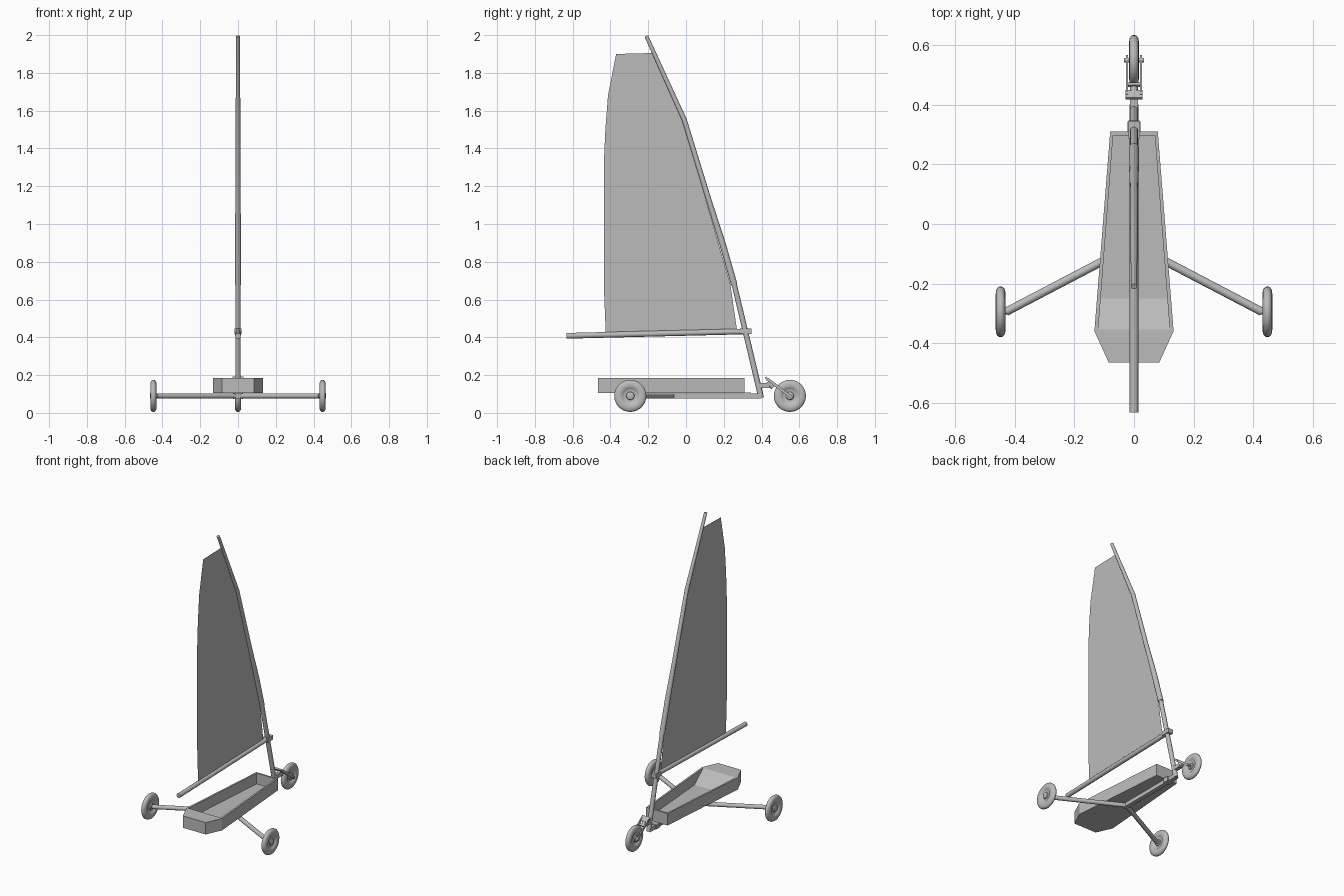
import bpy, bmesh, math
from mathutils import Vector, Matrix

if "Cube" in bpy.data.objects:
    bpy.data.objects.remove(bpy.data.objects["Cube"])

grey = bpy.data.materials.new("plain grey")
grey.diffuse_color = (0.5, 0.5, 0.5, 1)
grey.use_nodes = True
grey.node_tree.nodes["Principled BSDF"].inputs["Base Color"].default_value = grey.diffuse_color


def finish(name, bm, smooth=False):
    """Turn a bmesh into a named object."""
    bmesh.ops.recalc_face_normals(bm, faces=bm.faces)
    me = bpy.data.meshes.new(name)
    bm.to_mesh(me)
    bm.free()
    ob = bpy.data.objects.new(name, me)
    bpy.context.collection.objects.link(ob)
    me.materials.append(grey)
    if smooth:
        bpy.ops.object.select_all(action='DESELECT')
        ob.select_set(True)
        bpy.context.view_layer.objects.active = ob
        bpy.ops.object.shade_smooth_by_angle(angle=math.radians(40))
    return ob


def tube(name, pts, radii, sides=14):
    """Round capped tube through points, with one radius per point."""
    bm = bmesh.new()
    pts = [Vector(p) for p in pts]
    rings = []
    for i, p in enumerate(pts):
        d = (pts[min(i + 1, len(pts) - 1)] - pts[max(i - 1, 0)]).normalized()
        u = d.cross(Vector((1, 0, 0)) if abs(d.x) < 0.8 else Vector((0, 0, 1))).normalized()
        v = d.cross(u)
        angles = [2 * math.pi * k / sides for k in range(sides)]
        rings.append([bm.verts.new(p + radii[i] * (u * math.cos(a) + v * math.sin(a))) for a in angles])
    for a, b in zip(rings, rings[1:]):
        for k in range(sides):
            n = (k + 1) % sides
            bm.faces.new((a[k], a[n], b[n], b[k]))
    bm.faces.new(rings[0])
    bm.faces.new(rings[-1])
    return finish(name, bm, True)


def box(name, centre, size, tilt=0):
    """Box tilted about the x axis."""
    bm = bmesh.new()
    m = Matrix.Translation(centre) @ Matrix.Rotation(tilt, 4, 'X') @ Matrix.Diagonal((*size, 1))
    bmesh.ops.create_cube(bm, size=1, matrix=m)
    return finish(name, bm)


def wheel(name, x, y, z=0.09, sides=28):
    """Lathed tyre, recessed rim and hub around an x axis."""
    half = [(0.017, 0.0), (0.017, 0.014), (0.014, 0.020), (0.007, 0.022), (0.007, 0.036),
            (0.011, 0.041), (0.015, 0.046), (0.0165, 0.060), (0.015, 0.073), (0.010, 0.081), (0.004, 0.085)]
    profile = half + [(-w, r) for w, r in reversed(half)]
    bm = bmesh.new()
    vs = [bm.verts.new((x + w, y, z + r)) for w, r in profile]
    es = [bm.edges.new(p) for p in zip(vs, vs[1:])]
    bmesh.ops.spin(bm, geom=vs + es, cent=(x, y, z), axis=(1, 0, 0), angle=2 * math.pi, steps=sides)
    bmesh.ops.remove_doubles(bm, verts=bm.verts, dist=1e-5)
    return finish(name, bm, True)


# Hull: open tub with a reclined seat back and a flat rear deck
bm = bmesh.new()


def ring(coords):
    return [bm.verts.new(c) for c in coords]


def bridge(a, b):
    for i in range(len(a)):
        j = (i + 1) % len(a)
        bm.faces.new((a[i], a[j], b[j], b[i]))


outline = [(0.08, 0.31), (-0.08, 0.31), (-0.133, -0.36), (-0.085, -0.465), (0.085, -0.465), (0.133, -0.36)]
low = ring([(x, y, 0.106) for x, y in outline])
top = ring([(x, y, 0.186) for x, y in outline])
rim = ring([(x, y, 0.186) for x, y in [(0.07, 0.298), (-0.07, 0.298), (-0.12, -0.355), (0.12, -0.355)]])
floor = ring([(x, y, 0.114) for x, y in [(0.07, 0.298), (-0.07, 0.298), (-0.112, -0.25), (0.112, -0.25)]])
bm.faces.new(low)
bridge(low, top)
bridge(rim, floor)
bm.faces.new(floor)
for f in ((top[0], top[1], rim[1], rim[0]), (top[1], top[2], rim[2], rim[1]),
          (top[5], top[0], rim[0], rim[3]), (top[2], top[3], top[4], top[5], rim[3], rim[2])):
    bm.faces.new(f)
finish("hull", bm)

# Sail: one thin sheet
bm = bmesh.new()
sail = [(-0.425, 0.425), (0.27, 0.437), (0.235, 0.68), (0.105, 1.13), (-0.02, 1.55), (-0.18, 1.905),
        (-0.37, 1.90), (-0.413, 1.68), (-0.427, 1.5), (-0.434, 1.34), (-0.434, 0.65)]
bm.faces.new([bm.verts.new((0, y, z)) for y, z in sail])
finish("sail", bm)

# Mast, boom and keel
tube("mast", [(0, 0.398, 0.08), (0, 0.253, 0.69)], [0.015, 0.014])
tube("upper_mast", [(0, 0.255, 0.68), (0, 0.195, 0.89), (0, 0.12, 1.13), (0, -0.008, 1.55), (0, -0.21, 1.995)],
     [0.017, 0.017, 0.014, 0.013, 0.010])
tube("boom", [(0, -0.633, 0.408), (0, 0.31, 0.431)], [0.015, 0.015])
box("boom_bracket", (0, 0.317, 0.432), (0.036, 0.06, 0.028), 0.02)
box("keel_beam", (0, 0.155, 0.09), (0.028, 0.49, 0.026))
box("keel_clamp", (0, 0.325, 0.092), (0.042, 0.04, 0.03))

# Rear axles and wheels
for side, s in (("left", -1), ("right", 1)):
    tube(side + "_axle", [(0, -0.07, 0.09), (s * 0.43, -0.295, 0.09)], [0.014, 0.014])
    tube(side + "_hub_pin", [(s * 0.425, -0.295, 0.09), (s * 0.462, -0.295, 0.09)], [0.009, 0.009])
    wheel(side + "_wheel", s * 0.448, -0.295)

# Steering fork and front wheel
wheel("front_wheel", 0, 0.55)
box("steering_bracket", (0, 0.415, 0.145), (0.026, 0.055, 0.026))
tube("head_tube", [(0, 0.433, 0.165), (0, 0.462, 0.135)], [0.013, 0.013])
box("fork_crown", (0, 0.434, 0.176), (0.058, 0.036, 0.010), -0.75)
box("fork_bridge", (0, 0.468, 0.148), (0.05, 0.012, 0.010), -0.75)
for side, s in (("left", -1), ("right", 1)):
    box(side + "_fork_leg", (s * 0.024, 0.497, 0.129), (0.007, 0.165, 0.015), -0.65)
tube("front_axle", [(-0.034, 0.55, 0.09), (0.034, 0.55, 0.09)], [0.008, 0.008])
